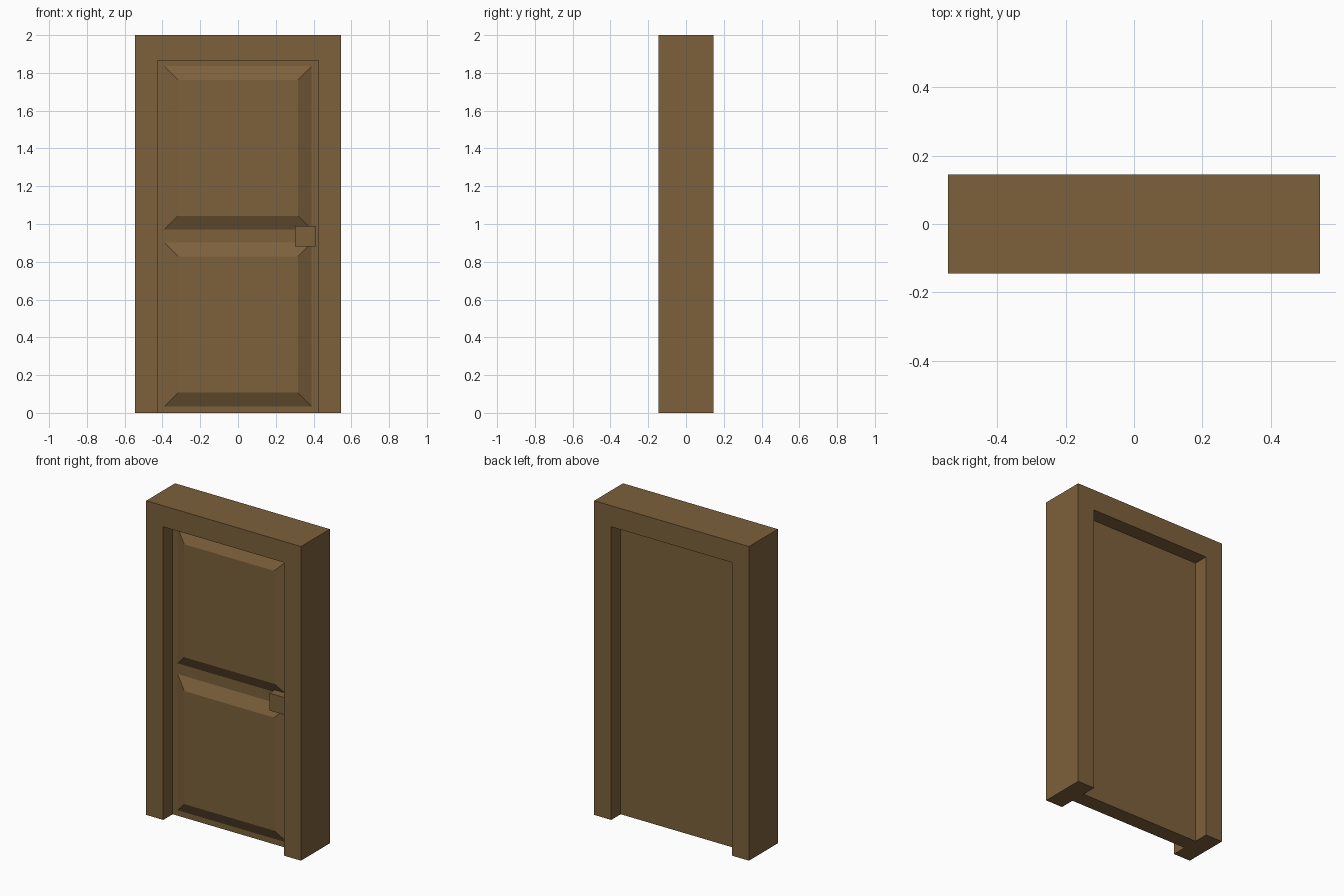
import bpy, bmesh

if "Cube" in bpy.data.objects:
    bpy.data.objects.remove(bpy.data.objects["Cube"])

brown = bpy.data.materials.new("brown wood")
brown.diffuse_color = (0.205, 0.119, 0.045, 1)
brown.use_nodes = True
brown.node_tree.nodes["Principled BSDF"].inputs["Base Color"].default_value = brown.diffuse_color


def finish(name, bm):
    bmesh.ops.recalc_face_normals(bm, faces=bm.faces)
    me = bpy.data.meshes.new(name)
    bm.to_mesh(me)
    bm.free()
    me.materials.append(brown)
    ob = bpy.data.objects.new(name, me)
    bpy.context.collection.objects.link(ob)
    return ob


def extrude_profile(name, pts, y0, y1):
    """Closed x-z outline extruded from y0 to y1."""
    bm = bmesh.new()
    face = bm.faces.new([bm.verts.new((x, y0, z)) for x, z in pts])
    ext = bmesh.ops.extrude_face_region(bm, geom=[face])
    moved = [g for g in ext["geom"] if isinstance(g, bmesh.types.BMVert)]
    bmesh.ops.translate(bm, vec=(0, y1 - y0, 0), verts=moved)
    return finish(name, bm)


def rect(x0, x1, z0, z1):
    return [(x0, z0), (x1, z0), (x1, z1), (x0, z1)]


W, D, H = 0.545, 0.145, 2.0      # frame half width, half depth, height
OW, OH = 0.425, 1.866            # opening half width, height
T = 0.05                         # door half thickness

# Door frame: two jambs and a head as one arch
extrude_profile("door_frame", [(-W, 0), (-OW, 0), (-OW, OH), (OW, OH),
                               (OW, 0), (W, 0), (W, H), (-W, H)], -D, D)

# Door slab with two raised, chamfered panels inset into its front
bm = bmesh.new()
panels = [(0.035, 0.902), (0.97, 1.836)]
PX, BEVEL, RAISE = 0.39, 0.104, 0.039
xs = [-OW, -PX, PX, OW]
zs = [0, *panels[0], *panels[1], OH]
grid = [[bm.verts.new((x, -T, z)) for x in xs] for z in zs]
panel_faces = []
for j in range(len(zs) - 1):
    for i in range(len(xs) - 1):
        f = bm.faces.new((grid[j][i], grid[j][i + 1],
                          grid[j + 1][i + 1], grid[j + 1][i]))
        if i == 1 and j in (1, 3):
            panel_faces.append(f)
ext = bmesh.ops.extrude_face_region(bm, geom=bm.faces[:], use_keep_orig=True)
back = [g for g in ext["geom"] if isinstance(g, bmesh.types.BMVert)]
bmesh.ops.translate(bm, vec=(0, 2 * T, 0), verts=back)
bmesh.ops.recalc_face_normals(bm, faces=bm.faces)
bmesh.ops.inset_individual(bm, faces=panel_faces, thickness=BEVEL)
for f in panel_faces:
    for v in f.verts:
        v.co.y = -T - RAISE
finish("door", bm)

# Square door knob
extrude_profile("door_knob", rect(0.301, 0.411, 0.88, 0.99), -0.115, -0.01)
